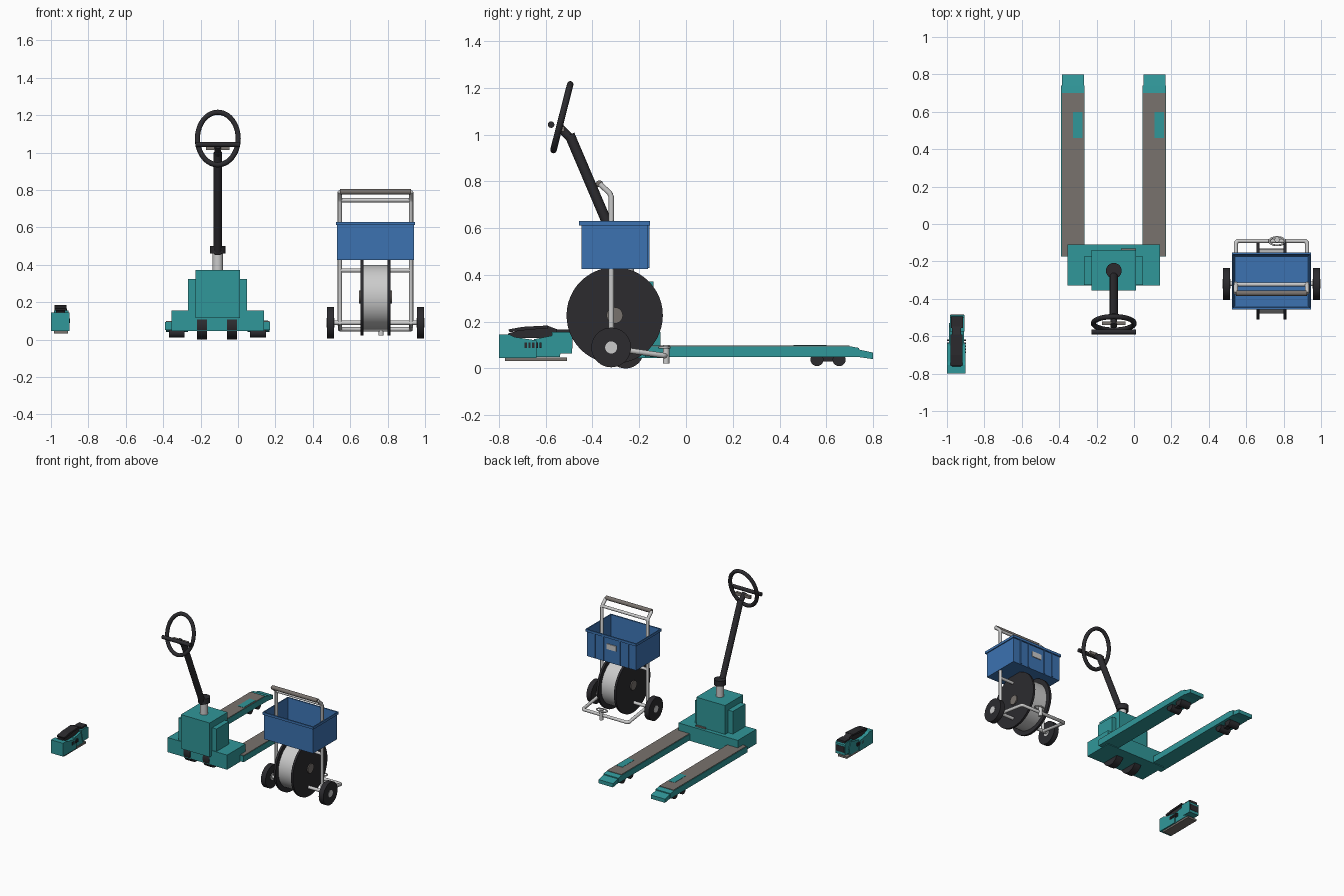
import bpy, bmesh, math
from mathutils import Vector

if "Cube" in bpy.data.objects:
    bpy.data.objects.remove(bpy.data.objects["Cube"])


def mat(name, r, g, b):
    m = bpy.data.materials.new(name)
    m.diffuse_color = (r, g, b, 1)
    m.use_nodes = True
    m.node_tree.nodes["Principled BSDF"].inputs["Base Color"].default_value = m.diffuse_color
    return m


TEAL = mat("teal", 0.03, 0.31, 0.32)
DARK = mat("dark", 0.025, 0.024, 0.028)
BLUE = mat("blue", 0.045, 0.17, 0.44)
STEEL = mat("steel", 0.6, 0.6, 0.6)
GREY = mat("grey", 0.19, 0.17, 0.155)


def finish(name, bm, m, smooth=False):
    bmesh.ops.recalc_face_normals(bm, faces=bm.faces)
    me = bpy.data.meshes.new(name)
    bm.to_mesh(me)
    bm.free()
    me.materials.append(m)
    ob = bpy.data.objects.new(name, me)
    bpy.context.collection.objects.link(ob)
    if smooth:
        bpy.ops.object.select_all(action='DESELECT')
        ob.select_set(True)
        bpy.context.view_layer.objects.active = ob
        bpy.ops.object.shade_smooth_by_angle(angle=math.radians(40))
    return ob


def prism(name, prof, x0, x1, m):
    """Side profile of (y, z) points extruded along x."""
    bm = bmesh.new()
    f = bm.faces.new([bm.verts.new((x0, y, z)) for y, z in prof])
    g = bmesh.ops.extrude_face_region(bm, geom=[f])
    vs = [v for v in g['geom'] if isinstance(v, bmesh.types.BMVert)]
    bmesh.ops.translate(bm, verts=vs, vec=(x1 - x0, 0, 0))
    return finish(name, bm, m)


def box(name, x0, x1, y0, y1, z0, z1, m):
    return prism(name, [(y0, z0), (y1, z0), (y1, z1), (y0, z1)], x0, x1, m)


def rod(name, a, b, r, m, n=16):
    a, b = Vector(a), Vector(b)
    bm = bmesh.new()
    bmesh.ops.create_cone(bm, cap_ends=True, segments=n, radius1=r, radius2=r, depth=(b - a).length)
    q = Vector((0, 0, 1)).rotation_difference(b - a)
    bm.transform(q.to_matrix().to_4x4())
    bmesh.ops.translate(bm, verts=bm.verts, vec=(a + b) / 2)
    return finish(name, bm, m, True)


def wheel(name, x0, x1, y, z, r, m, n=32):
    return rod(name, (x0, y, z), (x1, y, z), r, m, n)


def tube(name, pts, r, m, closed=False):
    """Round tube swept along a path."""
    cu = bpy.data.curves.new(name, 'CURVE')
    cu.dimensions = '3D'
    cu.bevel_depth = r
    cu.bevel_resolution = 3
    cu.use_fill_caps = True
    s = cu.splines.new('POLY')
    s.points.add(len(pts) - 1)
    for p, c in zip(s.points, pts):
        p.co = (*c, 1)
    s.use_cyclic_u = closed
    cu.materials.append(m)
    ob = bpy.data.objects.new(name, cu)
    bpy.context.collection.objects.link(ob)
    return ob


# ---- Pallet truck: forks with tread strips, tips and rollers
for side, x0 in (("left", -0.39), ("right", 0.045)):
    x1 = x0 + 0.125
    prism(side + "_fork", [(-0.175, 0.05), (0.74, 0.05), (0.74, 0.088), (0.70, 0.095), (-0.175, 0.095)], x0, x1, TEAL)
    prism(side + "_fork_tip", [(0.73, 0.05), (0.80, 0.04), (0.80, 0.068), (0.73, 0.083)], x0 + 0.005, x1 - 0.002, TEAL)
    box(side + "_tread", x0 + 0.004, x1 - 0.002, -0.17, 0.70, 0.094, 0.099, GREY)
    box(side + "_fork_patch", x0 + 0.065, x0 + 0.115, 0.46, 0.60, 0.095, 0.101, TEAL)
    for i, y in enumerate((0.56, 0.655)):
        wheel(f"{side}_roller_{i}", x0 + 0.02, x1 - 0.02, y, 0.038, 0.028, DARK, 20)
    box(side + "_roller_bracket", x0 + 0.045, x1 - 0.045, 0.55, 0.665, 0.03, 0.05, DARK)

# Truck body
box("truck_chassis", -0.355, 0.14, -0.33, -0.11, 0.045, 0.155, TEAL)
box("truck_motor_housing", -0.268, 0.048, -0.325, -0.175, 0.15, 0.325, TEAL)
box("truck_cover", -0.228, 0.012, -0.355, -0.14, 0.115, 0.372, TEAL)
box("truck_pedal", -0.07, 0.01, -0.15, -0.13, 0.155, 0.165, GREY)
for i, x in enumerate((-0.22, -0.06)):
    wheel(f"steer_wheel_{i}", x, x + 0.055, -0.258, 0.078, 0.078, DARK)

# Steering column and looped handle
CX = -0.108
rod("column_post", (CX, -0.25, 0.36), (CX, -0.25, 0.47), 0.028, STEEL, 24)
rod("column_collar", (CX, -0.25, 0.46), (CX, -0.25, 0.5), 0.042, DARK, 24)
rod("tiller_shaft", (CX, -0.268, 0.46), (CX, -0.498, 1.0), 0.022, DARK)
c, up = Vector((CX, -0.531, 1.075)), Vector((0, 0.247, 0.969))
loop = []
for i in range(40):
    a = 2 * math.pi * i / 40
    loop.append(c + Vector((0.109 * math.cos(a), 0, 0)) + up * 0.145 * math.sin(a))
tube("tiller_loop", loop, 0.014, DARK, True)
rod("tiller_grip_bar", (CX - 0.118, -0.577, 1.043), (CX + 0.118, -0.577, 1.043), 0.014, DARK)
rod("tiller_neck", (CX, -0.495, 0.985), (CX, -0.545, 1.035), 0.018, DARK)
box("tiller_control_plate", CX - 0.062, CX + 0.062, -0.54, -0.52, 1.013, 1.035, GREY)

# ---- Reel cart: frame
CC = 0.735
XL, XR = CC - 0.19, CC + 0.19
for side, x in (("left", XL), ("right", XR)):
    tube(side + "_cart_upright", [(x, -0.32, 0.08), (x, -0.32, 0.735), (x, -0.328, 0.752), (x, -0.37, 0.79)], 0.012, STEEL)
tube("cart_foot_frame", [(XL, -0.32, 0.088), (XL, -0.1, 0.056), (XL + 0.01, -0.09, 0.055),
                         (XR - 0.01, -0.09, 0.055), (XR, -0.1, 0.056), (XR, -0.32, 0.088)], 0.012, STEEL)
for name, y, z, r, m in (("cart_grip", -0.37, 0.79, 0.015, GREY), ("cart_upper_bar", -0.323, 0.745, 0.011, STEEL),
                         ("cart_mid_bar", -0.32, 0.37, 0.011, STEEL)):
    rod(name, (XL, y, z), (XR, y, z), r, m)
rod("cart_axle", (CC - 0.25, -0.32, 0.09), (CC + 0.25, -0.32, 0.09), 0.012, STEEL)
for side, x in (("left", CC - 0.26), ("right", CC + 0.222)):
    wheel(side + "_cart_wheel", x, x + 0.038, -0.32, 0.09, 0.085, DARK)
    wheel(side + "_cart_hub", x - 0.002, x + 0.04, -0.32, 0.09, 0.026, STEEL, 20)

# Foot pin with oval ring
rod("foot_pin", (0.765, -0.085, 0.022), (0.765, -0.085, 0.1), 0.014, STEEL)
tube("foot_ring", [(0.765 + 0.042 * math.cos(i * math.pi / 12), -0.092 + 0.022 * math.sin(i * math.pi / 12), 0.09)
                   for i in range(24)], 0.005, STEEL, True)

# Cable reel
wheel("cable_drum", CC - 0.065, CC + 0.065, -0.305, 0.227, 0.173, STEEL, 48)
for side, x in (("left", CC - 0.08), ("right", CC + 0.064)):
    wheel(side + "_reel_flange", x, x + 0.016, -0.305, 0.227, 0.206, DARK, 48)
wheel("reel_hub", CC - 0.088, CC + 0.088, -0.305, 0.227, 0.035, GREY, 24)

# Open storage bin with rim, ribs and label
BX0, BX1, BY0, BY1 = 0.53, 0.94, -0.447, -0.163


def tray(name, x0, x1, y0, y1, z0, z1, t, m):
    bm = bmesh.new()
    bmesh.ops.create_cube(bm, size=1)
    for v in bm.verts:
        v.co = ((x0 + x1) / 2 + v.co.x * (x1 - x0), (y0 + y1) / 2 + v.co.y * (y1 - y0), (z0 + z1) / 2 + v.co.z * (z1 - z0))
    bm.normal_update()
    top = [f for f in bm.faces if f.normal.z > 0.9]
    bmesh.ops.inset_region(bm, faces=top, thickness=t)
    bmesh.ops.translate(bm, verts=top[0].verts, vec=(0, 0, z0 + 0.012 - z1))
    return finish(name, bm, m)


tray("storage_bin", BX0, BX1, BY0, BY1, 0.425, 0.628, 0.014, BLUE)
for name, b in (("front", (BX0 - 0.007, BX1 + 0.007, BY0 - 0.01, BY0)), ("back", (BX0 - 0.007, BX1 + 0.007, BY1, BY1 + 0.01)),
                ("left", (BX0 - 0.007, BX0, BY0, BY1)), ("right", (BX1, BX1 + 0.007, BY0, BY1))):
    box(name + "_bin_rim", *b, 0.612, 0.63, BLUE)
for i, x in enumerate((0.59, 0.66, 0.80, 0.87)):
    box(f"bin_rib_{i}", x, x + 0.01, BY1, BY1 + 0.006, 0.43, 0.615, BLUE)
box("bin_label", 0.695, 0.775, BY1, BY1 + 0.006, 0.525, 0.565, STEEL)

# ---- Hand tool
prism("tool_rear_body", [(-0.80, 0.045), (-0.64, 0.045), (-0.64, 0.12), (-0.735, 0.135), (-0.755, 0.145), (-0.80, 0.145)], -1.0, -0.9, TEAL)
prism("tool_mid_body", [(-0.65, 0.05), (-0.54, 0.05), (-0.53, 0.10), (-0.55, 0.145), (-0.65, 0.125)], -0.99, -0.91, TEAL)
prism("tool_nose", [(-0.555, 0.065), (-0.487, 0.065), (-0.487, 0.145), (-0.50, 0.155), (-0.575, 0.155)], -0.985, -0.905, TEAL)
box("tool_sole", -0.985, -0.91, -0.775, -0.51, 0.032, 0.046, GREY)
prism("tool_handle", [(-0.77, 0.13), (-0.55, 0.13), (-0.53, 0.16), (-0.59, 0.182), (-0.68, 0.172), (-0.76, 0.15)], -0.972, -0.926, DARK)
prism("tool_top_grip", [(-0.755, 0.155), (-0.68, 0.165), (-0.59, 0.172), (-0.59, 0.184), (-0.70, 0.178), (-0.76, 0.167)], -0.98, -0.918, DARK)
box("tool_nose_clamp", -0.978, -0.915, -0.555, -0.495, 0.15, 0.167, DARK)
box("tool_nose_face", -0.98, -0.91, -0.49, -0.485, 0.085, 0.13, DARK)
for i in range(5):
    y = -0.69 + i * 0.016
    box(f"tool_vent_{i}", -1.0, -0.898, y, y + 0.009, 0.088, 0.112, DARK)
